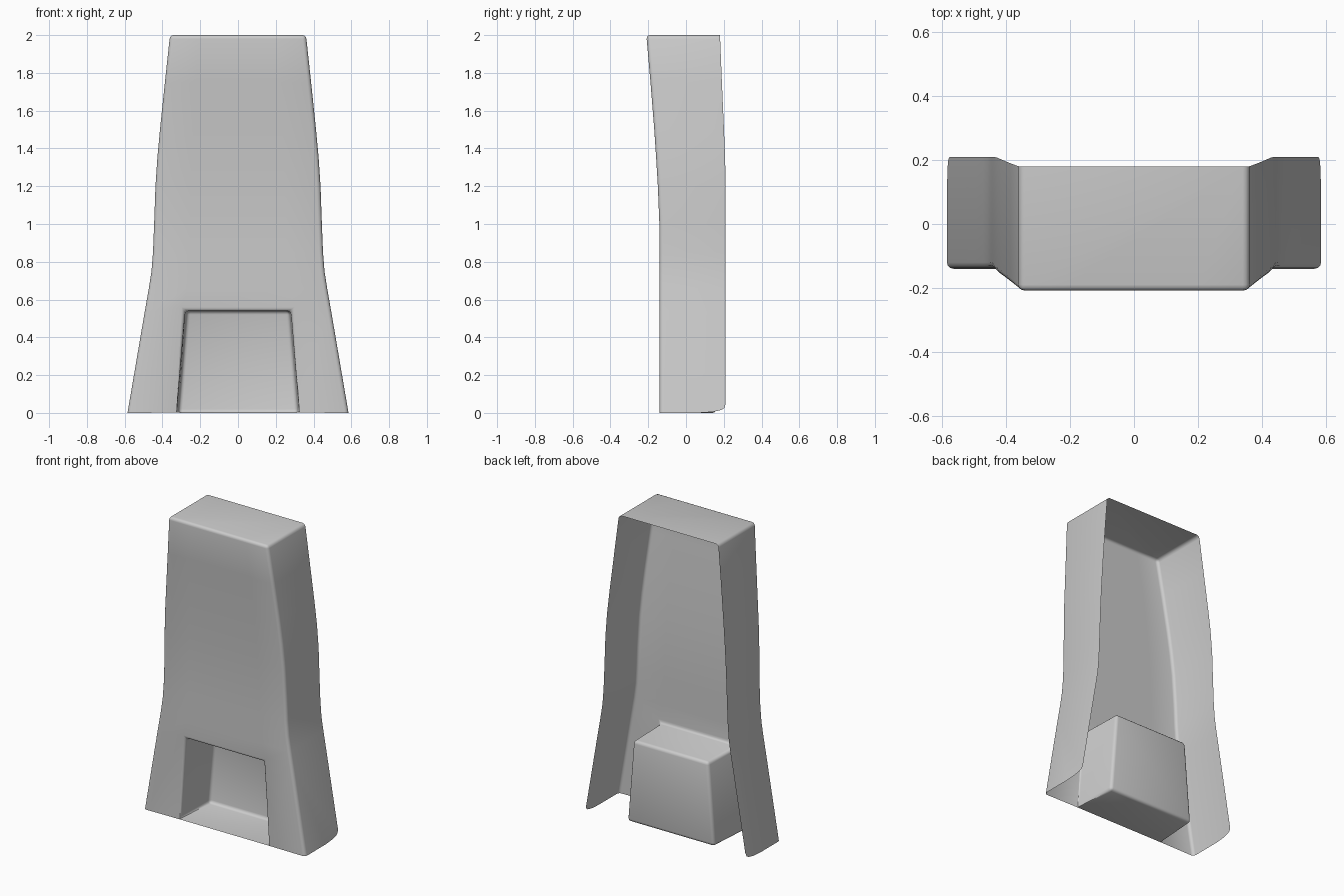
import bpy, bmesh, math

if "Cube" in bpy.data.objects:
    bpy.data.objects.remove(bpy.data.objects["Cube"])

# Height, half width, front y, back y of the tapering shell
ROWS = [
    (0.00, 0.585, -0.140, 0.210), (0.54, 0.493, -0.140, 0.210),
    (0.66, 0.472, -0.140, 0.210), (0.75, 0.458, -0.140, 0.210),
    (0.85, 0.450, -0.140, 0.210), (1.00, 0.444, -0.141, 0.210),
    (1.20, 0.437, -0.149, 0.210), (1.35, 0.427, -0.158, 0.207),
    (1.50, 0.413, -0.168, 0.201), (1.75, 0.387, -0.188, 0.190),
    (2.00, 0.360, -0.210, 0.180),
]
RECESS_BACK = 0.16

bm = bmesh.new()


def recess_half(z, w):
    return 0.325 - 0.083 * z if z < 0.6 else w * 0.57


# Cross-section vertices: back left, front left, inner pair, front right, back right
grid = []
for z, w, f, b in ROWS:
    r = recess_half(z, w)
    pts = [(-w, b), (-w, f), (-r, f), (r, f), (w, f), (w, b)]
    grid.append([bm.verts.new((x, y, z)) for x, y in pts])

# Front and side walls, leaving the recess opening and lowest sides free
for i in range(len(ROWS) - 1):
    lo, hi = grid[i], grid[i + 1]
    for c in range(5):
        if i == 0 and c in (0, 2, 4):
            continue
        bm.faces.new((lo[c], lo[c + 1], hi[c + 1], hi[c]))

# Lowest side panels with a rounded rear foot
lo, hi = grid[0], grid[1]
for s, front, back in ((-1, 1, 0), (1, 4, 5)):
    foot = [bm.verts.new((s * (0.585 - 0.17 * z), y, z)) for y, z in
            ((0.07, 0.0), (0.14, 0.005), (0.185, 0.015), (0.203, 0.026), (0.21, 0.05))]
    loop = [lo[front]] + foot + [hi[back], hi[front]]
    bm.faces.new(loop if s > 0 else loop[::-1])
    bm.verts.remove(lo[back])

# Top cap
bm.faces.new(grid[-1])

# Recess box: floor, ceiling, sides and back
a, b, c, d = lo[2], lo[3], hi[3], hi[2]
rim = [a, b, c, d]
inner = [bm.verts.new((v.co.x * 0.97, RECESS_BACK, v.co.z)) for v in rim]
for k in range(4):
    n = (k + 1) % 4
    bm.faces.new((rim[k], rim[n], inner[n], inner[k]))
bm.faces.new(inner)
bmesh.ops.recalc_face_normals(bm, faces=bm.faces[:])
if next(f for f in bm.faces if f.calc_center_median().z > 1.99).normal.z < 0:
    bmesh.ops.reverse_faces(bm, faces=bm.faces[:])

# Soft rounding on every hard fold
bm.normal_update()
folds = [e for e in bm.edges
         if len(e.link_faces) == 2 and e.calc_face_angle() > math.radians(40)]
bmesh.ops.bevel(bm, geom=folds, offset=0.02, offset_type='OFFSET', segments=3,
                profile=0.5, affect='EDGES', clamp_overlap=True)

mesh = bpy.data.meshes.new("tapered_shell")
bm.to_mesh(mesh)
bm.free()
shell = bpy.data.objects.new("tapered_shell", mesh)
bpy.context.collection.objects.link(shell)
bpy.context.view_layer.objects.active = shell
shell.select_set(True)
bpy.ops.object.shade_smooth_by_angle(angle=math.radians(40))
